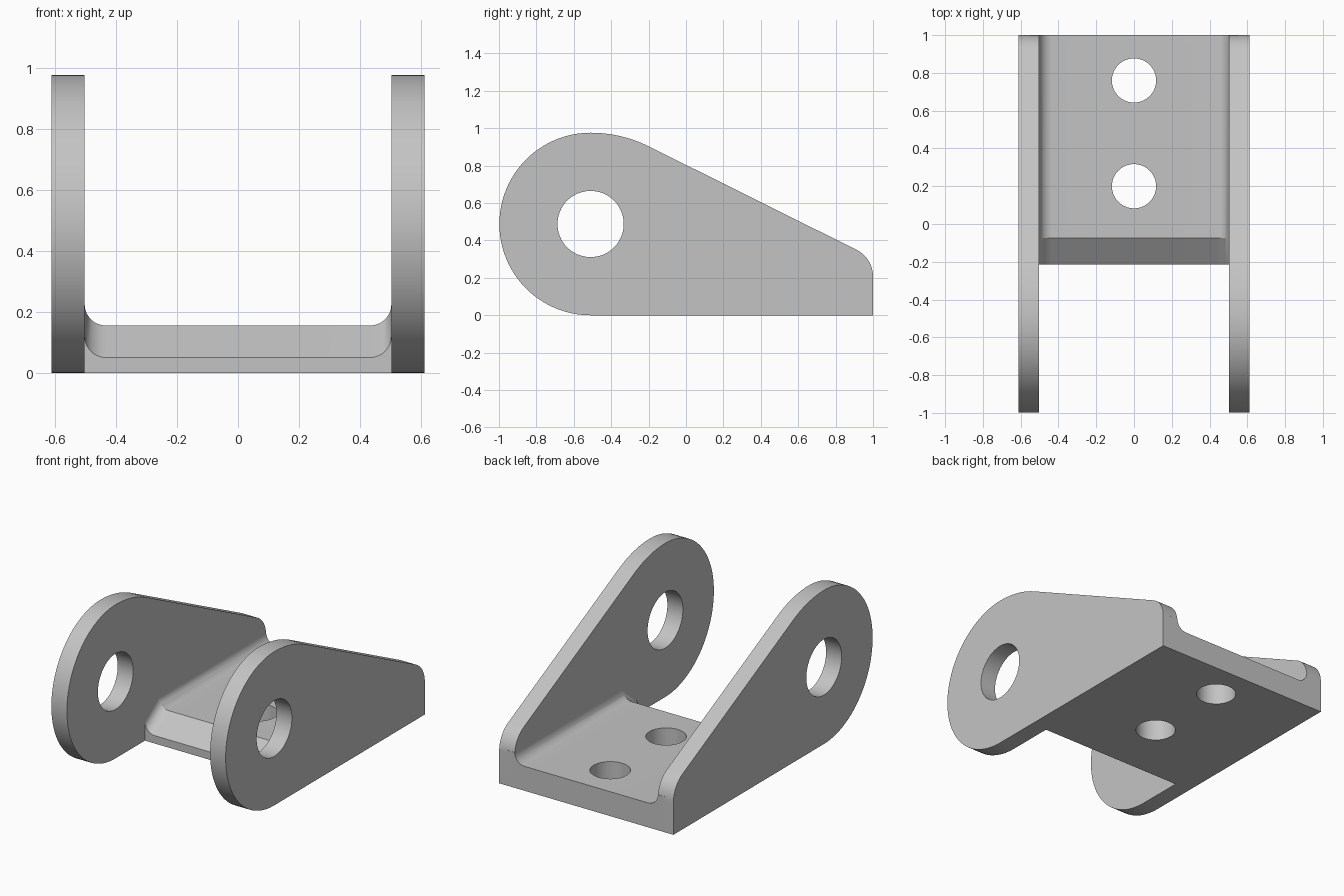
import bpy, bmesh
from math import sin, cos, radians
from mathutils import Matrix

cube = bpy.data.objects.get("Cube")
if cube:
    bpy.data.objects.remove(cube, do_unlink=True)

INNER, OUTER = 0.503, 0.612     # cheek faces in x
EYE = (-0.51, 0.488)            # pin hole centre in y, z
FILLET = 0.07

steel = bpy.data.materials.new("plain_grey")
steel.use_nodes = True
grey = (0.55, 0.55, 0.55, 1)
steel.diffuse_color = grey
steel.node_tree.nodes["Principled BSDF"].inputs["Base Color"].default_value = grey


def arc(cx, cy, r, a0, a1, n):
    """Points on an arc, angles in degrees."""
    angles = [radians(a0 + (a1 - a0) * i / n) for i in range(n + 1)]
    return [(cx + r * cos(a), cy + r * sin(a)) for a in angles]


def finish(name, bm):
    bmesh.ops.recalc_face_normals(bm, faces=bm.faces)
    mesh = bpy.data.meshes.new(name)
    bm.to_mesh(mesh)
    bm.free()
    mesh.materials.append(steel)
    ob = bpy.data.objects.new(name, mesh)
    bpy.context.collection.objects.link(ob)
    return ob


def loft(name, sections):
    """Solid skinned through matching closed sections."""
    bm = bmesh.new()
    rings = [[bm.verts.new(p) for p in s] for s in sections]
    n = len(rings[0])
    for a, b in zip(rings, rings[1:]):
        for i in range(n):
            j = (i + 1) % n
            bm.faces.new((a[i], a[j], b[j], b[i]))
    bm.faces.new(rings[0])
    bm.faces.new(rings[-1])
    return finish(name, bm)


def cylinder(name, radius, depth, location, axis):
    bm = bmesh.new()
    turn = Matrix.Rotation(radians(90), 4, "Y") if axis == "X" else Matrix()
    bmesh.ops.create_cone(bm, cap_ends=True, segments=64, radius1=radius,
                          radius2=radius, depth=depth,
                          matrix=Matrix.Translation(location) @ turn)
    ob = finish(name, bm)
    ob.hide_render = True
    return ob


def combine(target, other, operation):
    mod = target.modifiers.new(operation.lower(), "BOOLEAN")
    mod.operation, mod.solver, mod.object = operation, "EXACT", other
    bpy.context.view_layer.objects.active = target
    bpy.ops.object.modifier_apply(modifier=mod.name)
    bpy.data.objects.remove(other, do_unlink=True)


# Cheek outline: round nose, softer crown, sloping edge, rounded rear corner
outline = arc(*EYE, 0.488, 270, 90, 48)
outline += arc(EYE[0], 0.276, 0.7, 90, 63.5, 10)[1:]
outline += arc(0.84, 0.207, 0.16, 63.5, 0, 14)
outline.append((1, 0))


def cheek(name, side):
    return loft(name, [[(side * x, y, z) for y, z in outline] for x in (INNER, OUTER)])


# Base plate section: flat floor with a fillet rising into each cheek
def plate_section(y, floor):
    right = arc(INNER - FILLET, floor + FILLET, FILLET, 270, 360, 12)
    right.append((INNER + 0.05, floor + FILLET))
    left = [(-x, z) for x, z in reversed(right)]
    ends = [(INNER + 0.05, 0), (-INNER - 0.05, 0)]
    return [(x, y, z) for x, z in left + right + ends]


# Plate with sloped front lip
bracket = loft("bracket", [plate_section(-0.215, 0.05),
                           plate_section(-0.075, 0.155),
                           plate_section(1, 0.155)])

for side, name in ((1, "left_cheek"), (-1, "right_cheek")):
    combine(bracket, cheek(name, side), "UNION")

# Pin hole through both cheeks, two bolt holes through the plate
combine(bracket, cylinder("pin_cutter", 0.177, 2, (0, *EYE), "X"), "DIFFERENCE")
for y in (0.2, 0.76):
    combine(bracket, cylinder("bolt_cutter", 0.117, 1, (0, y, 0.1), "Z"), "DIFFERENCE")

bpy.ops.object.select_all(action="DESELECT")
bracket.select_set(True)
bpy.context.view_layer.objects.active = bracket
bpy.ops.object.shade_smooth_by_angle(angle=radians(25))
